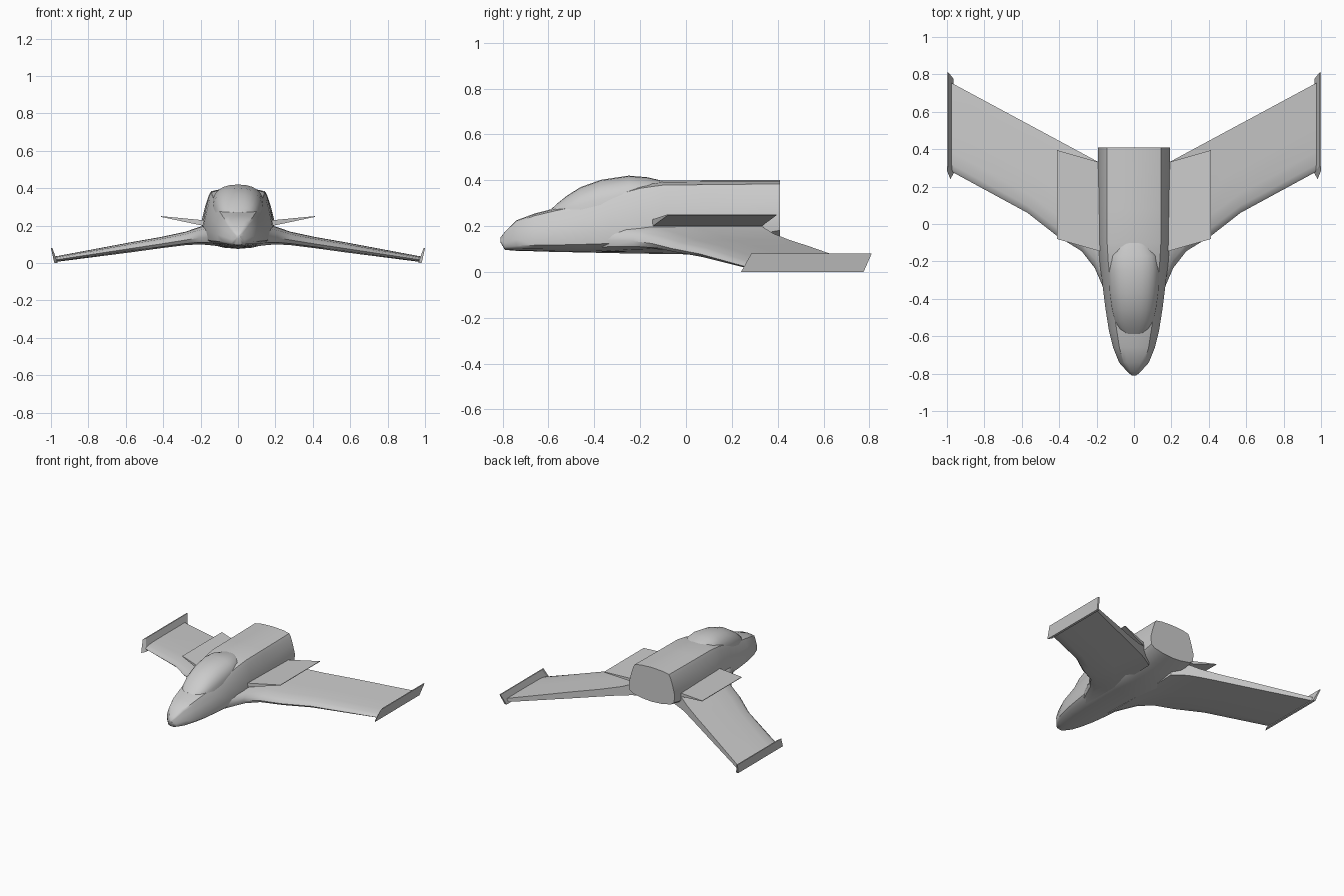
import bpy, bmesh, math


def loft(name, rings, mirror=False, angle=40):
    """Skin a list of equal-length closed rings and cap both ends."""
    bm = bmesh.new()
    vs = [[bm.verts.new(p) for p in r] for r in rings]
    n = len(rings[0])
    for a, b in zip(vs, vs[1:]):
        for i in range(n):
            j = (i + 1) % n
            bm.faces.new((a[i], a[j], b[j], b[i]))
    bm.faces.new(vs[0])
    bm.faces.new(vs[-1])
    bmesh.ops.recalc_face_normals(bm, faces=bm.faces)
    me = bpy.data.meshes.new(name)
    bm.to_mesh(me)
    bm.free()
    ob = bpy.data.objects.new(name, me)
    bpy.context.collection.objects.link(ob)
    bpy.ops.object.select_all(action='DESELECT')
    bpy.context.view_layer.objects.active = ob
    ob.select_set(True)
    bpy.ops.object.shade_smooth_by_angle(angle=math.radians(angle))
    if mirror:
        m = ob.modifiers.new("mirror", 'MIRROR')
        m.use_mirror_merge = False
    return ob


def body_ring(y, w, wt, zt, zb):
    """Rounded trapezoid: w = widest half width, wt = shoulder half width."""
    h = zt - zb
    half = [(0, zt), (wt * 0.6, zt - 0.02 * h), (wt * 0.92, zt - 0.06 * h),
            (wt, zt - 0.14 * h), (w * 0.5 + wt * 0.5, zt - 0.35 * h),
            (w, zb + 0.38 * h), (w * 0.97, zb + 0.16 * h),
            (w * 0.82, zb + 0.08 * h), (w * 0.4, zb + 0.02 * h), (0, zb)]
    return [(x, y, z) for x, z in half] + [(-x, y, z) for x, z in half[-2:0:-1]]


# Fuselage: y, half width, shoulder half width, top, bottom
loft("fuselage", [body_ring(*s) for s in [
    (-0.81, 0.012, 0.008, 0.15, 0.13),
    (-0.79, 0.035, 0.028, 0.175, 0.096),
    (-0.74, 0.08, 0.06, 0.225, 0.092),
    (-0.66, 0.112, 0.085, 0.255, 0.090),
    (-0.57, 0.134, 0.10, 0.278, 0.087),
    (-0.45, 0.153, 0.12, 0.305, 0.085),
    (-0.33, 0.168, 0.136, 0.345, 0.082),
    (-0.20, 0.184, 0.15, 0.383, 0.080),
    (-0.10, 0.19, 0.156, 0.398, 0.078),
    (0.08, 0.192, 0.156, 0.40, 0.076),
    (0.25, 0.192, 0.156, 0.40, 0.105),
    (0.41, 0.192, 0.156, 0.40, 0.14)]])


# Bubble canopy: y, half width, top, base
def canopy_ring(y, w, zt, zb):
    arc = []
    for i in range(13):
        a = math.pi * i / 12
        c = math.cos(a)
        arc.append((w * math.copysign(abs(c) ** 0.85, c), y,
                    zb + (zt - zb) * math.sin(a) ** 0.85))
    return arc


loft("canopy", [canopy_ring(*s) for s in [
    (-0.588, 0.05, 0.274, 0.255),
    (-0.56, 0.082, 0.300, 0.25),
    (-0.52, 0.104, 0.332, 0.25),
    (-0.46, 0.120, 0.370, 0.26),
    (-0.37, 0.133, 0.402, 0.28),
    (-0.25, 0.138, 0.420, 0.31),
    (-0.17, 0.125, 0.413, 0.34),
    (-0.10, 0.075, 0.397, 0.36)]])


# Swept main wing with blended root and blunt trailing edge
def wing_ring(x, yl, yt, zb, zt):
    c, h = yt - yl, zt - zb
    prof = [(0, 0.38), (0.025, 0.62), (0.08, 0.82), (0.22, 0.97), (0.5, 1.0),
            (1, 1.0), (1, 0.08), (0.5, 0), (0.15, 0), (0.03, 0.12)]
    return [(x, yl + u * c, zb + v * h) for u, v in prof]


loft("main_wing", [wing_ring(*s) for s in [
    (0.10, -0.48, 0.28, 0.09, 0.215),
    (0.16, -0.35, 0.315, 0.097, 0.208),
    (0.21, -0.235, 0.342, 0.10, 0.192),
    (0.28, -0.145, 0.38, 0.096, 0.168),
    (0.41, -0.065, 0.45, 0.08, 0.14),
    (0.57, 0.06, 0.536, 0.058, 0.112),
    (0.975, 0.28, 0.754, 0.006, 0.036)]], mirror=True)


# Raked winglets leaning outward
def winglet_ring(x, t, y0, y1, z):
    return [(x - t, y0 + 0.03, z), (x, y0, z), (x, y1, z), (x - t, y1, z)]


loft("winglet", [winglet_ring(0.982, 0.018, 0.24, 0.775, 0.0),
                 winglet_ring(1.0, 0.008, 0.285, 0.81, 0.08)],
     mirror=True, angle=20)

# Upper side fins, tapering to a thin tip
loft("side_fin", [
    [(0.15, -0.155, 0.192), (0.15, 0.32, 0.192),
     (0.15, 0.32, 0.222), (0.15, -0.155, 0.226)],
    [(0.412, -0.08, 0.247), (0.412, 0.395, 0.247),
     (0.412, 0.395, 0.251), (0.412, -0.08, 0.251)]], mirror=True, angle=20)
